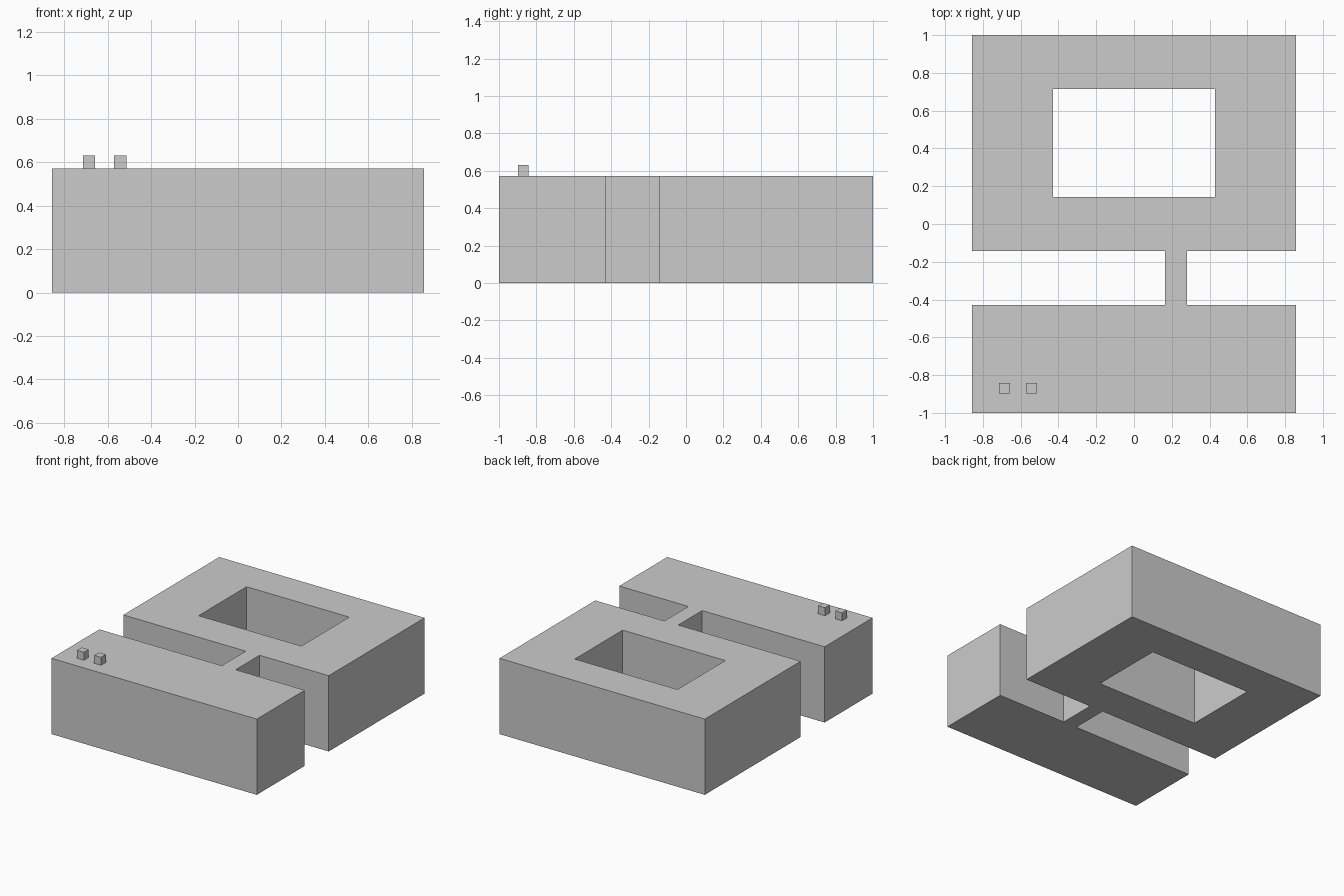
import bpy, bmesh

if "Cube" in bpy.data.objects:
    bpy.data.objects.remove(bpy.data.objects["Cube"])

U = 1 / 7            # layout module
HEIGHT = 4 * U


def finish(bm, name):
    bmesh.ops.recalc_face_normals(bm, faces=bm.faces)
    mesh = bpy.data.meshes.new(name)
    bm.to_mesh(mesh)
    bm.free()
    obj = bpy.data.objects.new(name, mesh)
    bpy.context.collection.objects.link(obj)
    return obj


def box(name, lo, hi):
    bm = bmesh.new()
    bmesh.ops.create_cube(bm, size=1)
    for v in bm.verts:
        v.co = [a if c < 0 else b for c, a, b in zip(v.co, lo, hi)]
    return finish(bm, name)


# Building body: floor plan as a grid of filled cells, raised to full height
xs = [-6 * U, -3 * U, 0.165, 0.28, 3 * U, 6 * U]
ys = [-1, -3 * U, -U, U, 5 * U, 1]
plan = ["#####",   # front block
        "..#..",   # connecting passage
        "#####",   # rear block around the courtyard
        "#...#",
        "#####"]

bm = bmesh.new()
for j, row in enumerate(plan):
    for i, cell in enumerate(row):
        if cell == "#":
            corners = [(xs[i], ys[j]), (xs[i + 1], ys[j]),
                       (xs[i + 1], ys[j + 1]), (xs[i], ys[j + 1])]
            bm.faces.new([bm.verts.new((x, y, 0)) for x, y in corners])
bmesh.ops.remove_doubles(bm, verts=bm.verts, dist=1e-5)
ext = bmesh.ops.extrude_face_region(bm, geom=bm.faces[:], use_keep_orig=True)
top = [g for g in ext["geom"] if isinstance(g, bmesh.types.BMVert)]
bmesh.ops.translate(bm, verts=top, vec=(0, 0, HEIGHT))
finish(bm, "building_body")

# Two small roof vents on the front block
S = 0.4 * U
for name, x in (("roof_vent_left", -5 * U), ("roof_vent_right", -4 * U)):
    box(name, (x, -0.898, HEIGHT), (x + S, -0.898 + S, HEIGHT + 0.06))
